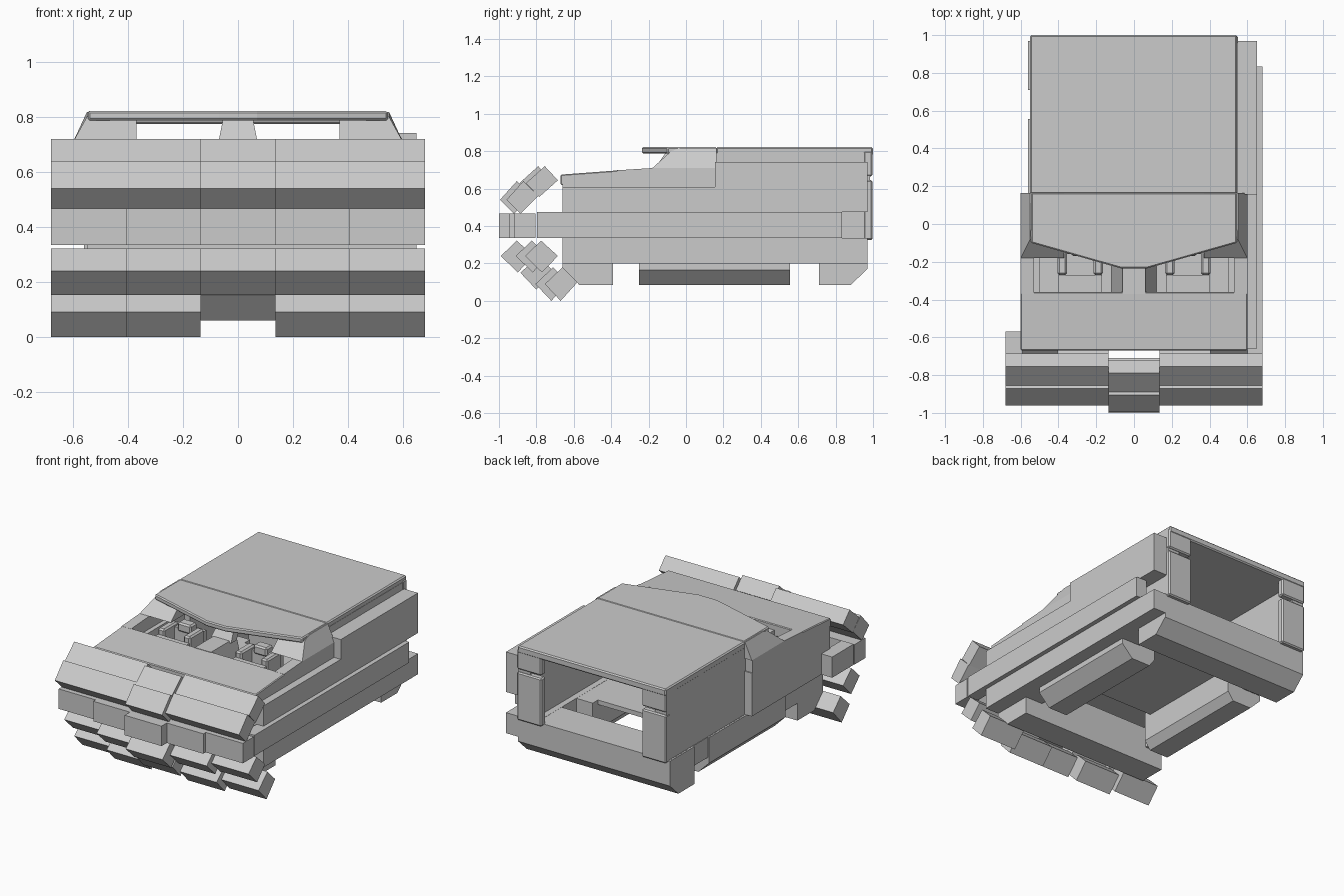
import bpy, bmesh

grey = bpy.data.materials.new("plain grey")
grey.diffuse_color = (0.6, 0.6, 0.6, 1)


def prism(name, pts, axis, a, b, bevel=0):
    """Extrude a 2D outline along an axis: x -> (y,z), y -> (x,z), z -> (x,y)."""
    place = {"x": lambda p, t: (t, p[0], p[1]),
             "y": lambda p, t: (p[0], t, p[1]),
             "z": lambda p, t: (p[0], p[1], t)}[axis]
    bm = bmesh.new()
    lo = [bm.verts.new(place(p, a)) for p in pts]
    hi = [bm.verts.new(place(p, b)) for p in pts]
    bm.faces.new(lo)
    bm.faces.new(hi)
    n = len(pts)
    for i in range(n):
        bm.faces.new((lo[i], lo[(i + 1) % n], hi[(i + 1) % n], hi[i]))
    bmesh.ops.recalc_face_normals(bm, faces=bm.faces)
    me = bpy.data.meshes.new(name)
    bm.to_mesh(me)
    bm.free()
    me.materials.append(grey)
    ob = bpy.data.objects.new(name, me)
    bpy.context.collection.objects.link(ob)
    if bevel:
        m = ob.modifiers.new("bevel", "BEVEL")
        m.width = bevel
        m.segments = 1
    return ob


def box(name, x0, x1, y0, y1, z0, z1, bevel=0):
    return prism(name, [(y0, z0), (y1, z0), (y1, z1), (y0, z1)], "x", x0, x1, bevel)


def sided(s, a, b):
    return (s * a, s * b) if s > 0 else (s * b, s * a)


# Rear roof
box("rear_roof", -0.55, 0.545, 0.16, 1.0, 0.775, 0.822, 0.008)

# Cab visor roof with pointed front
visor = [(-0.545, 0.165), (-0.545, -0.1), (-0.07, -0.235), (0.07, -0.235), (0.545, -0.1), (0.545, 0.165)]
prism("cab_visor", visor, "z", 0.787, 0.822, 0.007)

# Hood, console and slanted centre pillar
prism("hood", [(-0.67, 0.62), (-0.67, 0.675), (-0.36, 0.698), (-0.36, 0.62)], "x", -0.6, 0.6, 0.005)
prism("centre_console", [(-0.06, 0.7), (0.06, 0.7), (0.12, 0.45), (-0.12, 0.45)], "y", -0.37, -0.1)
pillar = prism("centre_pillar", [(-0.075, 0.69), (0.075, 0.69), (0.055, 0.79), (-0.055, 0.79)], "y", -0.18, -0.12)
for v in pillar.data.vertices:
    if v.co.z > 0.75:
        v.co.y += 0.07

# Front wall of the hull and the floor
box("front_wall", -0.6, 0.6, -0.66, -0.56, 0.337, 0.63)
box("seat_floor", -0.5, 0.5, -0.57, 0.0, 0.42, 0.45)
box("rear_floor", -0.46, 0.46, -0.2, 0.5, 0.305, 0.335)

for s, side in ((-1, "left"), (1, "right")):
    # Cab side with sloping pillar
    x0, x1 = sided(s, 0.53, 0.6)
    prism(side + "_cab_rail", [(-0.37, 0.62), (0.155, 0.62), (0.155, 0.71), (-0.18, 0.71), (-0.37, 0.698)],
          "x", x0, x1)
    x0, x1 = sided(s, 0.37, 0.6)
    pil = prism(side + "_cab_pillar", [(-0.18, 0.71), (0.163, 0.71), (0.163, 0.818), (-0.03, 0.818), (-0.08, 0.8)],
                "x", x0, x1)
    for v in pil.data.vertices:
        if v.co.z > 0.75 and abs(v.co.x) > 0.5:
            v.co.x -= s * 0.05
    # Hull walls
    x0, x1 = sided(s, 0.5, 0.6)
    box(side + "_front_hull_wall", x0, x1, -0.66, 0.163, 0.337, 0.625)
    x0, x1 = sided(s, 0.46, 0.547)
    box(side + "_rear_hull_wall", x0, x1, 0.15, 0.985, 0.335, 0.79)
    x0, x1 = sided(s, 0.42, 0.55)
    box(side + "_lower_rail", x0, x1, -0.66, 0.97, 0.2, 0.336)
    # Rear door posts with a groove between
    x0, x1 = sided(s, 0.37, 0.55)
    box(side + "_rear_post_lower", x0, x1, 0.95, 0.997, 0.325, 0.645, 0.008)
    box(side + "_rear_post_upper", x0, x1, 0.95, 0.997, 0.665, 0.8, 0.008)
    # Rocker block between the wheel gaps
    prism(side + "_rocker", [(s * 0.56, 0.335), (s * 0.56, 0.165), (s * 0.48, 0.085), (s * 0.34, 0.085),
                             (s * 0.30, 0.14), (s * 0.30, 0.335)], "y", -0.25, 0.555)
    # Seats
    x0, x1 = sided(s, 0.17, 0.40)
    box(side + "_seat_base", x0, x1, -0.36, -0.14, 0.45, 0.56)
    box(side + "_seat_back", x0, x1, -0.16, -0.09, 0.5, 0.68)
    box(side + "_console", x0, x1, -0.36, -0.27, 0.56, 0.66)
    for c in (0.19, 0.38):
        x0, x1 = sided(s, c - 0.025, c + 0.025)
        box(side + "_seat_arm", x0, x1, -0.27, -0.12, 0.5, 0.7, 0.01)
    x0, x1 = sided(s, 0.23, 0.33)
    box(side + "_headrest", x0, x1, -0.17, -0.1, 0.66, 0.72, 0.01)

# Cross members under the front and rear
prism("rear_cross_member", [(0.71, 0.335), (0.71, 0.085), (0.88, 0.085), (0.97, 0.17), (0.97, 0.335)],
      "x", -0.56, 0.56)
prism("front_cross_member", [(-0.39, 0.337), (-0.39, 0.085), (-0.57, 0.085), (-0.66, 0.18), (-0.66, 0.337)],
      "x", -0.55, 0.55)

# Extra armour on the right side only
box("right_upper_armour", 0.53, 0.65, 0.155, 0.97, 0.475, 0.742)
box("right_front_armour", 0.58, 0.65, -0.66, 0.16, 0.475, 0.61)
box("right_lower_armour", 0.53, 0.65, -0.66, 0.97, 0.2, 0.337)
box("right_middle_strip", 0.60, 0.68, -0.797, 0.834, 0.337, 0.475)
box("left_middle_stub", -0.68, -0.59, -0.797, -0.57, 0.337, 0.475)

# Front armour: tilted bars in five columns, stepping forward to the centre
A = [(-0.755, 0.72), (-0.855, 0.63), (-0.785, 0.555), (-0.685, 0.645)]
B = [(-0.87, 0.64), (-0.96, 0.54), (-0.885, 0.465), (-0.79, 0.56)]
C = [(-0.775, 0.322), (-0.86, 0.24), (-0.77, 0.152), (-0.685, 0.24)]
D = [(-0.66, 0.18), (-0.755, 0.09), (-0.67, 0.0), (-0.58, 0.1)]
columns = [(-0.68, -0.406, 0), (-0.406, -0.136, 1), (-0.136, 0.136, 2), (0.136, 0.406, 1), (0.406, 0.68, 0)]
for x0, x1, step in columns:
    up = -0.035 if step == 2 else 0
    low = (0, -0.05, -0.13)[step]
    lift = 0.06 if step == 2 else 0
    for name, prof, dy, dz in (("upper_bar_high", A, up, 0), ("upper_bar_low", B, up, 0),
                               ("lower_bar_high", C, low, 0), ("lower_bar_low", D, low, lift)):
        prism(name, [(y + dy, z + dz) for y, z in prof], "x", x0, x1)
    y0 = (-0.92, -0.945, -1.0)[step]
    box("middle_bar", x0, x1, y0, y0 + 0.115, 0.335, 0.468)
